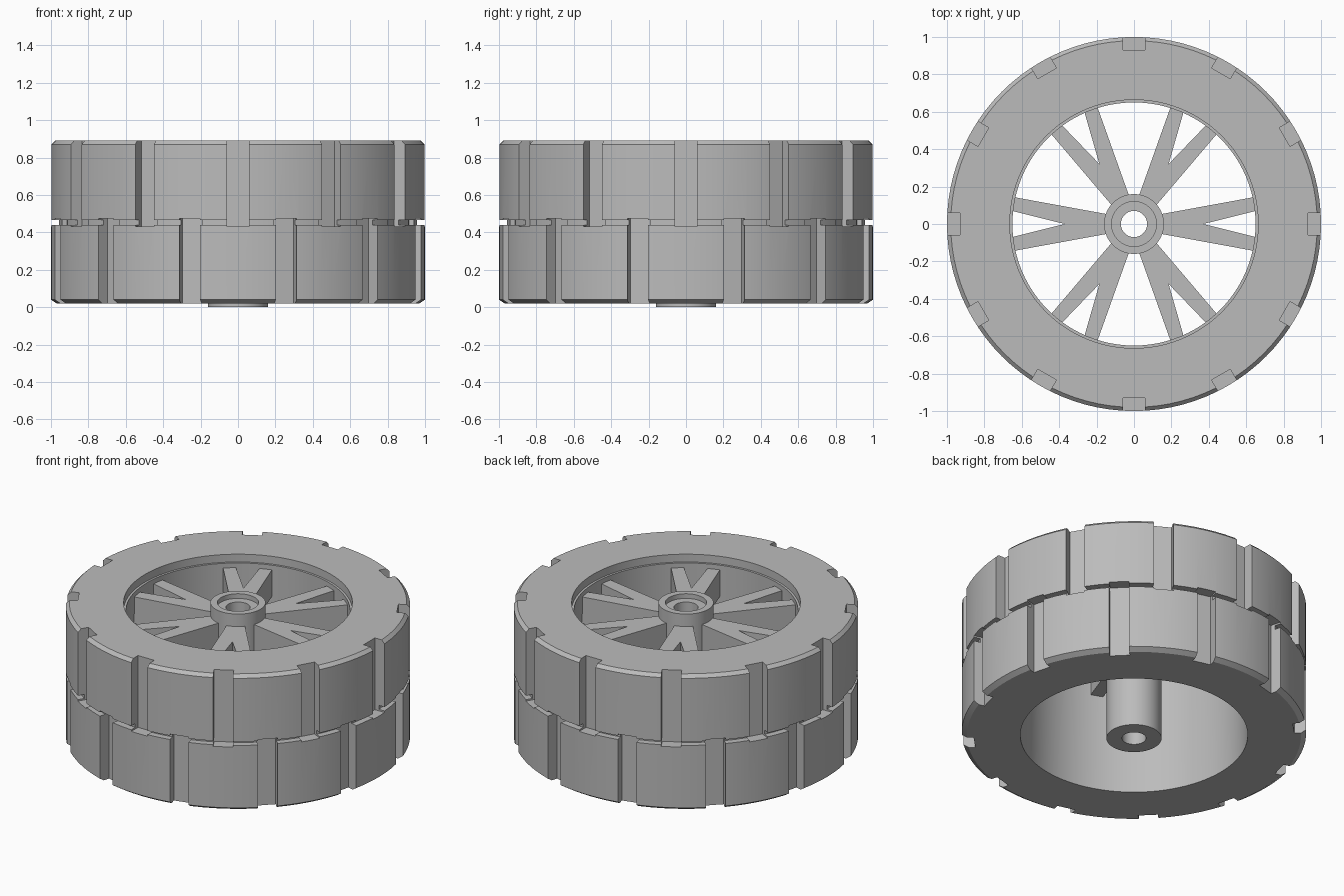
import bpy
import bmesh
import math
from mathutils import Matrix

SEGMENTS = 96

cube = bpy.data.objects.get("Cube")
if cube:
    bpy.data.objects.remove(cube, do_unlink=True)

grey = bpy.data.materials.new("plain grey")
grey.use_nodes = True
grey.diffuse_color = (0.5, 0.5, 0.5, 1)
grey.node_tree.nodes["Principled BSDF"].inputs["Base Color"].default_value = (0.5, 0.5, 0.5, 1)


def finish(name, bm):
    """Turn a bmesh into a named grey object."""
    bmesh.ops.recalc_face_normals(bm, faces=bm.faces)
    mesh = bpy.data.meshes.new(name)
    bm.to_mesh(mesh)
    bm.free()
    mesh.materials.append(grey)
    obj = bpy.data.objects.new(name, mesh)
    bpy.context.collection.objects.link(obj)
    return obj


def activate(obj):
    bpy.ops.object.select_all(action='DESELECT')
    obj.select_set(True)
    bpy.context.view_layer.objects.active = obj


def smooth(obj):
    activate(obj)
    bpy.ops.object.shade_smooth_by_angle(angle=math.radians(20))


def lathe(name, profile):
    """Spin a closed (radius, z) profile around the axle."""
    bm = bmesh.new()
    rings = []
    for i in range(SEGMENTS):
        a = math.tau * i / SEGMENTS
        rings.append([bm.verts.new((r * math.cos(a), r * math.sin(a), z)) for r, z in profile])
    count = len(profile)
    for i in range(SEGMENTS):
        here, there = rings[i], rings[(i + 1) % SEGMENTS]
        for j in range(count):
            k = (j + 1) % count
            bm.faces.new((here[j], there[j], there[k], here[k]))
    return finish(name, bm)


# Tyre with chamfered shoulders and a groove round the middle
tyre = lathe("tyre", [
    (0.715, 0.02), (0.97, 0.02), (1.0, 0.04), (1.0, 0.44), (0.96, 0.44),
    (0.96, 0.465), (1.0, 0.465), (1.0, 0.87), (0.98, 0.89), (0.715, 0.89)])

# Tread slots: the two rows are staggered by half a step
bm = bmesh.new()
for low, high, offset in ((0.43, 1.0, 0), (-0.1, 0.475, 15)):
    for k in range(12):
        turn = Matrix.Rotation(math.radians(offset + 30 * k), 4, 'Z')
        place = Matrix.Translation((1.03, 0, (low + high) / 2))
        size = Matrix.Diagonal((0.2, 0.115, high - low, 1))
        bmesh.ops.create_cube(bm, size=1, matrix=turn @ place @ size)
cutter = finish("slot_cutter", bm)
cutter.hide_render = True
cut = tyre.modifiers.new("slots", 'BOOLEAN')
cut.operation = 'DIFFERENCE'
cut.solver = 'EXACT'
cut.object = cutter
activate(tyre)
bpy.ops.object.modifier_apply(modifier=cut.name)
bpy.data.objects.remove(cutter, do_unlink=True)
smooth(tyre)

# Rim with a small lip at the top
smooth(lathe("rim", [
    (0.66, 0.02), (0.715, 0.02), (0.715, 0.89), (0.664, 0.89), (0.664, 0.84), (0.65, 0.84)]))

# Hub tube with a counterbored top
smooth(lathe("hub", [
    (0.07, 0), (0.16, 0), (0.16, 0.89), (0.12, 0.89), (0.12, 0.86), (0.07, 0.86)]))

# Six forked spokes
fork = [(0.13, -0.05), (0.66, -0.147), (0.66, -0.072), (0.37, 0),
        (0.66, 0.072), (0.66, 0.147), (0.13, 0.05)]
for n in range(6):
    bm = bmesh.new()
    face = bm.faces.new([bm.verts.new((x, y, 0.64)) for x, y in fork])
    grown = bmesh.ops.extrude_face_region(bm, geom=[face], use_keep_orig=True)
    top = [v for v in grown["geom"] if isinstance(v, bmesh.types.BMVert)]
    bmesh.ops.translate(bm, verts=top, vec=(0, 0, 0.17))
    bmesh.ops.rotate(bm, verts=bm.verts, matrix=Matrix.Rotation(math.radians(60 * n), 3, 'Z'))
    finish(f"spoke_{n + 1}", bm)
